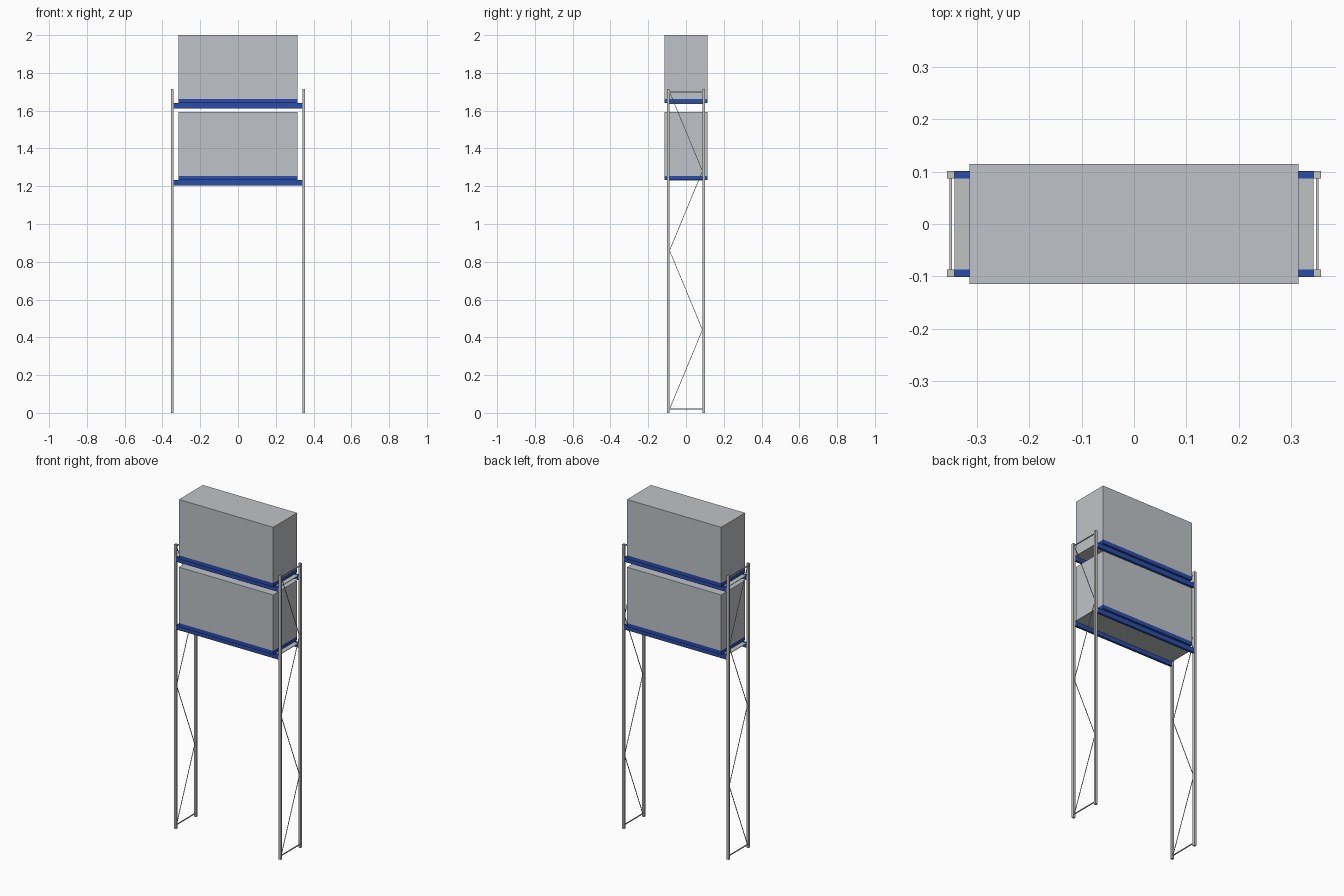
import bpy
from mathutils import Vector

if "Cube" in bpy.data.objects:
    bpy.data.objects.remove(bpy.data.objects["Cube"], do_unlink=True)


def make_material(name, rgb):
    mat = bpy.data.materials.new(name)
    mat.use_nodes = True
    mat.diffuse_color = (*rgb, 1)
    mat.node_tree.nodes["Principled BSDF"].inputs["Base Color"].default_value = (*rgb, 1)
    return mat


LOAD = make_material("cool grey load", (0.52, 0.55, 0.58))
STEEL = make_material("galvanised steel", (0.56, 0.57, 0.55))
DECK = make_material("deck grey", (0.52, 0.54, 0.55))
BLUE = make_material("blue paint", (0.025, 0.075, 0.40))


def box(name, size, centre, mat):
    bpy.ops.mesh.primitive_cube_add(size=1, location=centre)
    obj = bpy.context.object
    obj.name = name
    obj.scale = size
    bpy.ops.object.transform_apply(location=False, rotation=False, scale=True)
    obj.data.materials.append(mat)
    return obj


def bar(name, start, end, thick, mat):
    # square rod between two points
    a, b = Vector(start), Vector(end)
    obj = box(name, (thick, thick, (b - a).length), (a + b) / 2, mat)
    obj.rotation_euler = (b - a).to_track_quat('Z', 'X').to_euler()
    return obj


POST = 0.014
POST_X, POST_Y = 0.349, 0.094
POST_TOP = 1.714
INNER = POST_Y - POST / 2

# End frames: posts, horizontal ties and zigzag bracing
for side, sx in (("left", 1), ("right", -1)):
    x = sx * POST_X
    for end, sy in (("front", -1), ("back", 1)):
        box(f"{side}_{end}_post", (POST, POST, POST_TOP),
            (x, sy * POST_Y, POST_TOP / 2), STEEL)
    low, high = 0.02, 1.70
    for level, z in (("bottom", low), ("top", high)):
        box(f"{side}_{level}_tie", (0.005, 2 * INNER, 0.005), (x, 0, z), STEEL)
    step = (high - low) / 4
    for i in range(4):
        y = -INNER if i % 2 == 0 else INNER
        bar(f"{side}_brace_{i + 1}", (x, y, low + i * step),
            (x, -y, low + (i + 1) * step), 0.003, STEEL)

# Shelves: beams, deck, pallet and load
BEAM_H, PALLET_H, LOAD_H = 0.028, 0.023, 0.337
INSIDE = POST_X - POST / 2
for level, z in (("lower", 1.232), ("upper", 1.64)):
    for end, sy in (("front", -1), ("back", 1)):
        box(f"{level}_{end}_beam", (2 * INSIDE, POST, BEAM_H),
            (0, sy * POST_Y, z - BEAM_H / 2), BLUE)
    box(f"{level}_deck", (2 * INSIDE, 2 * INNER, 0.003), (0, 0, z - 0.002), DECK)
    box(f"{level}_pallet", (0.628, 0.228, PALLET_H), (0, 0, z + PALLET_H / 2), BLUE)
    box(f"{level}_load", (0.628, 0.228, LOAD_H),
        (0, 0, z + PALLET_H + LOAD_H / 2), LOAD)
